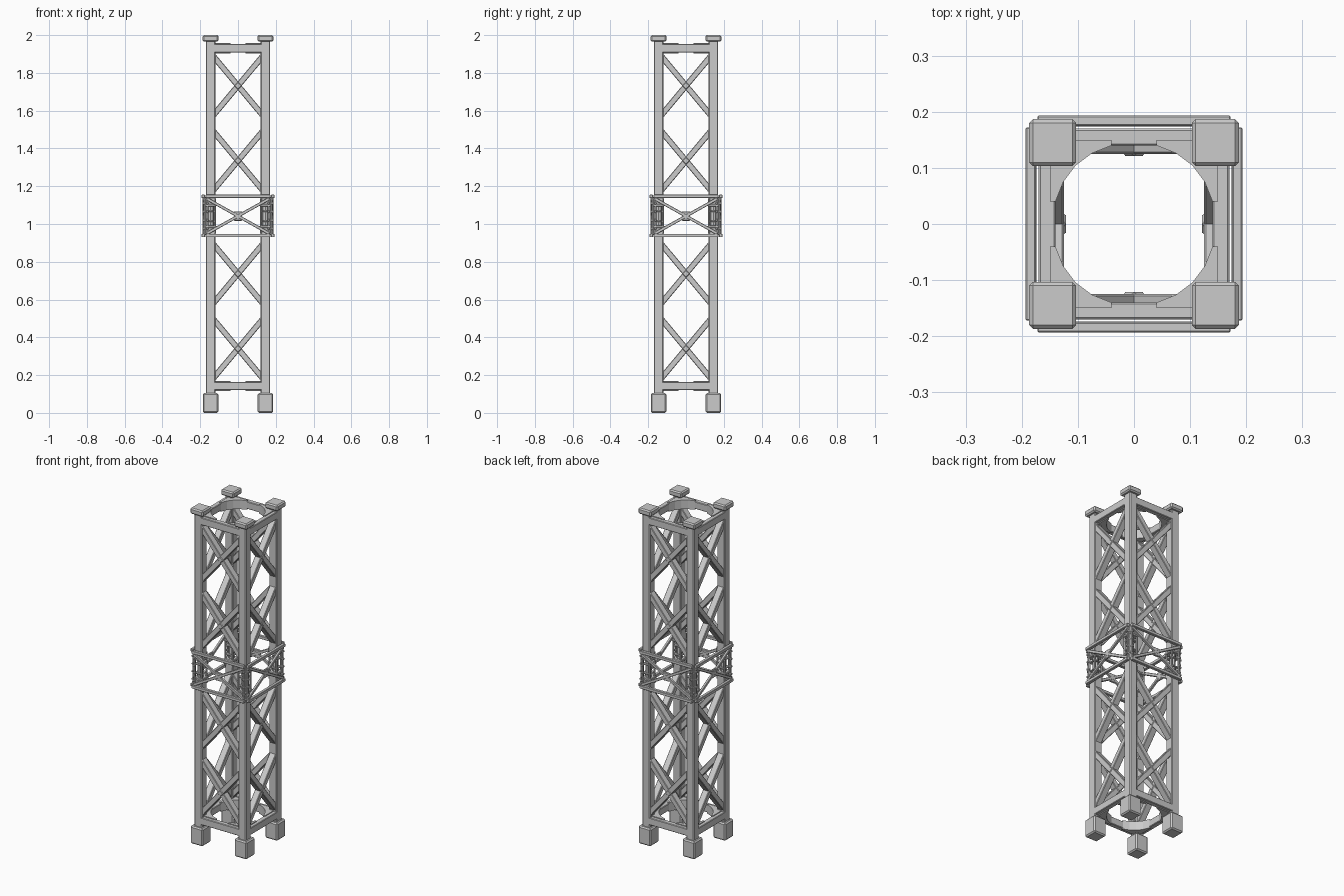
import bpy, bmesh, math
from mathutils import Matrix, Vector

if "Cube" in bpy.data.objects:
    bpy.data.objects.remove(bpy.data.objects["Cube"])


def finish(bm, name):
    bmesh.ops.recalc_face_normals(bm, faces=bm.faces)
    me = bpy.data.meshes.new(name)
    bm.to_mesh(me)
    bm.free()
    ob = bpy.data.objects.new(name, me)
    bpy.context.collection.objects.link(ob)
    return ob


def add_box(bm, size, mat, chamfer=0.0):
    tmp = bmesh.new()
    bmesh.ops.create_cube(tmp, size=1, matrix=Matrix.Diagonal((*size, 1)))
    if chamfer:
        bmesh.ops.bevel(tmp, geom=tmp.edges[:], offset=chamfer, segments=1, affect='EDGES')
    bmesh.ops.transform(tmp, matrix=mat, verts=tmp.verts)
    me = bpy.data.meshes.new("tmp")
    tmp.to_mesh(me)
    tmp.free()
    bm.from_mesh(me)
    bpy.data.meshes.remove(me)


def add_bar(bm, a, b, width, y, depth, turn, chamfer=0.003):
    """Bar in the front plane from (x, z) a to (x, z) b, turned round the tower."""
    dx, dz = b[0] - a[0], b[1] - a[1]
    mid = Vector(((a[0] + b[0]) / 2, y, (a[1] + b[1]) / 2))
    mat = turn @ Matrix.Translation(mid) @ Matrix.Rotation(-math.atan2(dz, dx), 4, 'Y')
    add_box(bm, (math.hypot(dx, dz), depth, width), mat, chamfer)


def add_pin(bm, x, y, z0, z1, r, turn, sides=8):
    bmesh.ops.create_cone(bm, cap_ends=True, segments=sides, radius1=r, radius2=r, depth=z1 - z0,
                          matrix=turn @ Matrix.Translation((x, y, (z0 + z1) / 2)))


def add_prism(bm, pts, z0, z1, turn):
    f = bm.faces.new([bm.verts.new(turn @ Vector((x, y, z0))) for x, y in pts])
    ext = bmesh.ops.extrude_face_region(bm, geom=[f], use_keep_orig=True)
    vs = [g for g in ext['geom'] if isinstance(g, bmesh.types.BMVert)]
    bmesh.ops.translate(bm, verts=vs, vec=(0, 0, z1 - z0))


TURNS = [Matrix.Rotation(math.radians(90 * k), 4, 'Z') for k in range(4)]
C = 0.145   # leg centre

# corner legs, feet and caps
for name, size, z0, z1, ch in [("lower_leg", 0.051, 0.09, 0.985, 0.005),
                               ("upper_leg", 0.051, 1.10, 1.97, 0.005),
                               ("foot", 0.082, 0.0, 0.105, 0.007),
                               ("top_cap", 0.084, 1.965, 2.0, 0.007)]:
    bm = bmesh.new()
    for t in TURNS:
        add_box(bm, (size, size, z1 - z0), t @ Matrix.Translation((C, C, (z0 + z1) / 2)), ch)
    finish(bm, name)

# end ring beams with corner gussets
for name, z0, z1 in [("bottom_ring", 0.12, 0.163), ("top_ring", 1.908, 1.952)]:
    bm = bmesh.new()
    zc = (z0 + z1) / 2
    gusset = [(0.15, 0.15), (0.04, 0.15), (0.04, 0.140), (0.075, 0.126), (0.103, 0.105),
              (0.105, 0.103), (0.126, 0.075), (0.140, 0.04), (0.15, 0.04)]
    for t in TURNS:
        add_bar(bm, (-0.13, zc), (0.13, zc), z1 - z0, -0.155, 0.03, t)
        add_prism(bm, gusset, z0 - 0.005, z1 + 0.005, t)
    finish(bm, name)

# diagonal bracing
for i, zc in enumerate((0.34, 0.737, 1.335, 1.732)):
    bm = bmesh.new()
    for t in TURNS:
        for s in (-1, 1):
            add_bar(bm, (-0.137, zc - s * 0.164), (0.137, zc + s * 0.164), 0.031, -0.145, 0.04, t)
        add_box(bm, (0.03, 0.047, 0.03), t @ Matrix.Translation((0, -0.145, zc))
                @ Matrix.Rotation(math.pi / 4, 4, 'Y'), 0.004)
    finish(bm, "cross_brace_%d" % (i + 1))

# middle collar: rails and light X bracing
bm = bmesh.new()
for t in TURNS:
    for z in (0.939, 1.146):
        add_bar(bm, (-0.172, z), (0.172, z), 0.018, -0.184, 0.018, t, 0.002)
    for s in (-1, 1):
        add_bar(bm, (-0.165, 1.042 - s * 0.092), (0.165, 1.042 + s * 0.092), 0.016, -0.181, 0.014, t, 0.002)
    add_box(bm, (0.042, 0.012, 0.05), t @ Matrix.Translation((0, -0.181, 1.042)), 0.003)
finish(bm, "collar_frame")

# collar joints: centre post, pins, flanges and bolts at each corner
bm = bmesh.new()
for t in TURNS:
    add_pin(bm, C, C, 0.97, 1.115, 0.017, t)
    for sx in (-1, 1):
        for sy in (-1, 1):
            add_pin(bm, C + sx * 0.023, C + sy * 0.023, 0.95, 1.135, 0.006, t, 6)
    for z in (0.985, 1.1):
        add_box(bm, (0.062, 0.062, 0.014), t @ Matrix.Translation((C, C, z)), 0.003)
    for z in (1.015, 1.068):
        add_box(bm, (0.05, 0.05, 0.008), t @ Matrix.Translation((C, C, z)), 0.002)
finish(bm, "collar_joint")

bm = bmesh.new()
for t in TURNS:
    for s in (-1, 1):
        add_bar(bm, (s * 0.163, 0.94), (s * 0.163, 1.145), 0.01, -0.178, 0.01, t, 0.002)
        for z in (0.975, 1.02, 1.065, 1.11):
            add_box(bm, (0.014, 0.016, 0.011), t @ Matrix.Translation((s * 0.163, -0.18, z)), 0.002)
finish(bm, "collar_bolts")
